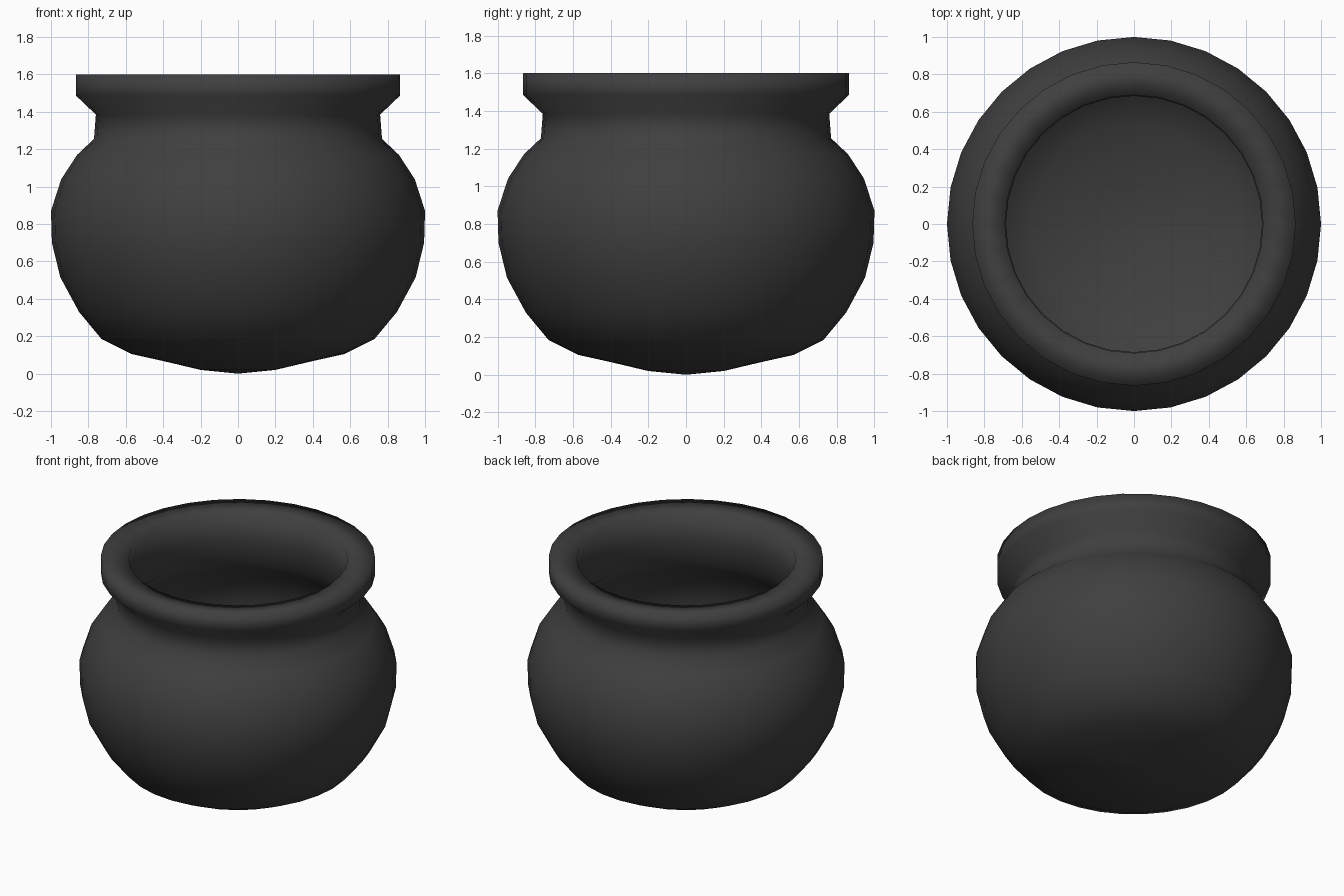
import bpy, bmesh, math

if "Cube" in bpy.data.objects:
    bpy.data.objects.remove(bpy.data.objects["Cube"])

SIDES = 32

# Outer skin of the pot: (radius, height), from the base up to the lip
outer = [(0.2, 0.02), (0.39, 0.065), (0.57, 0.105), (0.73, 0.185), (0.85, 0.33),
         (0.95, 0.515), (0.995, 0.70), (1.0, 0.87), (0.945, 1.04), (0.86, 1.17),
         (0.77, 1.255), (0.76, 1.385), (0.865, 1.485), (0.865, 1.60)]
# Inner skin: from the mouth down to the floor
inner = [(0.69, 1.585), (0.685, 1.40), (0.69, 1.24), (0.80, 1.12), (0.88, 1.01),
         (0.93, 0.86), (0.925, 0.71), (0.88, 0.54), (0.79, 0.37), (0.68, 0.25),
         (0.54, 0.175), (0.38, 0.135), (0.2, 0.09)]


def lathe(name, profile, z_start, z_end):
    """Revolve a profile about z, closing both ends on the axis."""
    bm = bmesh.new()
    rings = []
    for r, z in profile:
        rings.append([bm.verts.new((r * math.cos(2 * math.pi * i / SIDES),
                                    r * math.sin(2 * math.pi * i / SIDES), z))
                      for i in range(SIDES)])
    first = bm.verts.new((0, 0, z_start))
    last = bm.verts.new((0, 0, z_end))
    for i in range(SIDES):
        j = (i + 1) % SIDES
        bm.faces.new((first, rings[0][j], rings[0][i]))
        for a, b in zip(rings, rings[1:]):
            bm.faces.new((a[i], a[j], b[j], b[i]))
        bm.faces.new((rings[-1][i], rings[-1][j], last))
    bmesh.ops.recalc_face_normals(bm, faces=bm.faces)
    for f in bm.faces:
        f.smooth = True
    mesh = bpy.data.meshes.new(name)
    bm.to_mesh(mesh)
    bm.free()
    obj = bpy.data.objects.new(name, mesh)
    bpy.context.collection.objects.link(obj)
    return obj


# Hollow cauldron with flared rim
pot = lathe("cauldron", outer + inner, 0.0, 0.075)

# Dark iron colour
iron = bpy.data.materials.new("dark_iron")
iron.diffuse_color = (0.05, 0.05, 0.05, 1)
iron.use_nodes = True
iron.node_tree.nodes["Principled BSDF"].inputs["Base Color"].default_value = iron.diffuse_color
pot.data.materials.append(iron)
